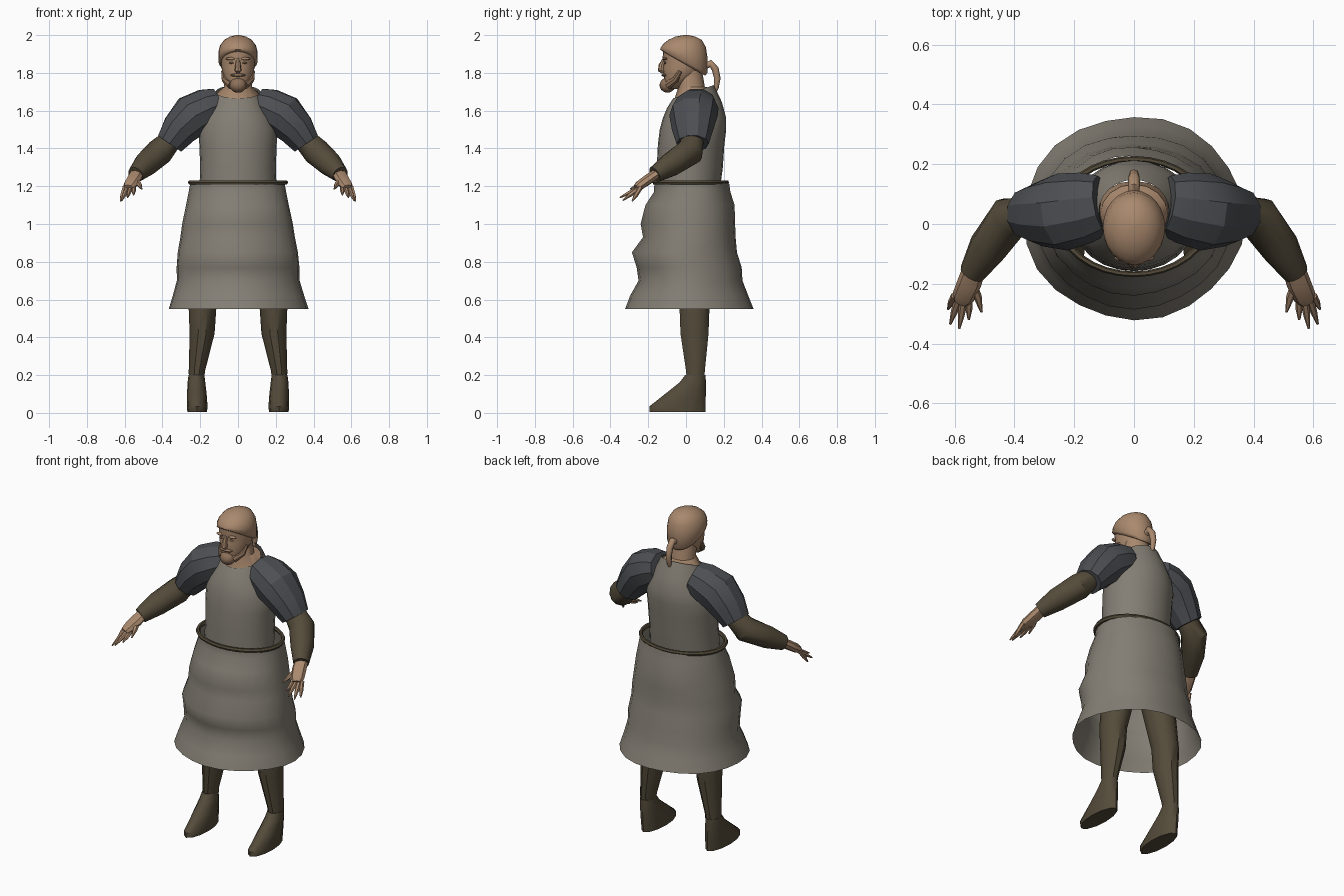
import bpy, bmesh, math
from mathutils import Vector

if "Cube" in bpy.data.objects:
    bpy.data.objects.remove(bpy.data.objects["Cube"], do_unlink=True)


def material(name, r, g, b):
    m = bpy.data.materials.new(name)
    m.use_nodes = True
    color = (r, g, b, 1)
    m.diffuse_color = color
    bsdf = next(n for n in m.node_tree.nodes if n.type == "BSDF_PRINCIPLED")
    bsdf.inputs["Base Color"].default_value = color
    bsdf.inputs["Roughness"].default_value = .9
    return m


SKIN = material("warm skin", .40, .25, .155)
BEARD = material("beard brown", .27, .165, .1)
APRON = material("grey linen", .23, .21, .175)
SLATE = material("slate cloth", .073, .077, .085)
LEATHER = material("dark leather", .088, .07, .042)


def finish(obj, name, mat, angle=40):
    obj.name = name
    obj.data.materials.append(mat)
    bpy.ops.object.select_all(action="DESELECT")
    obj.select_set(True)
    bpy.context.view_layer.objects.active = obj
    bpy.ops.object.shade_smooth_by_angle(angle=math.radians(angle))
    return obj


def bridge(name, rings, mat, bottom=True, top=True, angle=40):
    """Join a list of point rings into one surface."""
    bm = bmesh.new()
    loops = [[bm.verts.new(p) for p in ring] for ring in rings]
    n = len(loops[0])
    for a, b in zip(loops, loops[1:]):
        for i in range(n):
            j = (i + 1) % n
            bm.faces.new((a[i], a[j], b[j], b[i]))
    if bottom:
        bm.faces.new(loops[0][::-1])
    if top:
        bm.faces.new(loops[-1])
    bmesh.ops.recalc_face_normals(bm, faces=bm.faces)
    mesh = bpy.data.meshes.new(name)
    bm.to_mesh(mesh)
    bm.free()
    obj = bpy.data.objects.new(name, mesh)
    bpy.context.collection.objects.link(obj)
    return finish(obj, name, mat, angle)


def stack(name, rows, mat, sides=24, fold=0, **kw):
    """Level ellipses: z, centre y, x radius, y radius, optional tilt and centre x."""
    rings = []
    for row in rows:
        z, cy, rx, ry, tilt, cx = (list(row) + [0, 0])[:6]
        ring = []
        for i in range(sides):
            a = math.tau * i / sides
            s, c = math.sin(a), math.cos(a)
            k = 1 + fold * math.sin(5 * a + 4 * z)
            ring.append((cx + rx * c * k, cy + ry * s * k, z + tilt * s))
        rings.append(ring)
    return bridge(name, rings, mat, **kw)


def limb(name, points, mat, sides=12, side=1, wide=1, ref=(0, 0, 1), **kw):
    """Tube along x, y, z, radius points; wide scales it across the ref direction."""
    path = [Vector((p[0] * side, p[1], p[2])) for p in points]
    rings = []
    for i, p in enumerate(path):
        t = (path[min(i + 1, len(path) - 1)] - path[max(i - 1, 0)]).normalized()
        u = t.cross(Vector(ref)).normalized()
        v = u.cross(t)
        r = points[i][3]
        angles = [math.tau * k / sides for k in range(sides)]
        rings.append([p + r * (u * wide * math.cos(a) + v * math.sin(a)) for a in angles])
    return bridge(name, rings, mat, **kw)


def ball(name, loc, size, mat):
    bpy.ops.mesh.primitive_uv_sphere_add(segments=16, ring_count=10, location=loc)
    obj = bpy.context.object
    obj.scale = size
    return finish(obj, name, mat, 60)


# Long apron: flared open skirt, upper body and belt
stack("apron_skirt", [
    (.55, .02, .37, .34), (.62, .02, .348, .313), (.7, .027, .325, .275),
    (.77, .02, .325, .278), (.85, -.005, .318, .278), (.93, .02, .303, .245),
    (1.0, .012, .293, .25), (1.1, .022, .272, .236), (1.17, .033, .258, .202),
    (1.215, .03, .25, .198)], APRON, fold=.012, bottom=False, top=False, angle=60)
stack("apron_bib", [
    (1.17, .01, .205, .168), (1.3, .02, .2, .175), (1.42, .027, .205, .176),
    (1.5, .037, .207, .176), (1.56, .045, .187, .168), (1.63, .045, .15, .145, .015),
    (1.7, .04, .118, .108, .035)], APRON, bottom=False, top=False, angle=60)
bpy.ops.mesh.primitive_torus_add(major_segments=32, minor_segments=6, major_radius=1,
                                 minor_radius=.05, location=(0, .025, 1.22))
bpy.context.object.scale = (.253, .193, .26)
finish(bpy.context.object, "belt", LEATHER)

# Neck, face and hair
stack("neck", [(1.6, .035, .13, .11), (1.69, .035, .112, .098, .032),
               (1.725, .03, .074, .07), (1.84, .01, .07, .07)], SKIN, sides=16)
stack("face", [
    (1.715, -.075, .035, .03), (1.745, -.06, .06, .055), (1.79, -.025, .08, .092),
    (1.83, -.015, .088, .107), (1.85, -.012, .089, .105), (1.88, -.01, .091, .114),
    (1.94, -.01, .088, .108)], SKIN, angle=60)
stack("hair", [
    (1.85, -.012, .092, .113, -.065), (1.862, -.012, .104, .125, -.062),
    (1.91, -.01, .104, .123, -.025), (1.945, -.008, .095, .113, -.008),
    (1.975, -.005, .073, .088), (1.992, -.003, .043, .053), (2, 0, .01, .012)],
    SKIN, angle=70)
limb("ponytail", [(0, .095, 1.83, .016), (0, .13, 1.85, .02), (0, .155, 1.82, .019),
                  (0, .166, 1.77, .017), (0, .16, 1.72, .013), (0, .153, 1.69, .004)],
     SKIN, sides=8, ref=(1, 0, 0), angle=60)
limb("nose", [(0, -.115, 1.875, .009), (0, -.13, 1.84, .015), (0, -.132, 1.815, .018),
              (0, -.118, 1.803, .01)], SKIN, sides=8, ref=(1, 0, 0))
ball("goatee", (0, -.098, 1.735), (.045, .042, .04), BEARD)
ball("moustache", (0, -.112, 1.788), (.04, .018, .009), BEARD)

for side, label in ((1, "left"), (-1, "right")):
    # Head details
    ball(label + "_eye", (side * .036, -.111, 1.853), (.013, .006, .005), BEARD)
    ball(label + "_brow", (side * .038, -.112, 1.875), (.028, .013, .008), SKIN)
    limb(label + "_jaw_beard", [(.078, -.03, 1.81, .012), (.07, -.055, 1.765, .018),
                                (.035, -.095, 1.735, .024)], BEARD, 8, side)

    # Short sleeve and covered forearm
    limb(label + "_sleeve", [
        (.105, .065, 1.635, .09), (.16, .055, 1.615, .108), (.24, .04, 1.575, .118),
        (.31, .035, 1.5, .1), (.362, .035, 1.425, .078)],
        SLATE, 10, side, wide=1.1, angle=30)
    limb(label + "_forearm", [
        (.35, .035, 1.45, .06), (.415, .022, 1.382, .073), (.49, -.08, 1.315, .065),
        (.542, -.165, 1.262, .044)], LEATHER, 12, side)

    # Hand with spread fingers
    limb(label + "_palm", [
        (.535, -.15, 1.27, .026), (.55, -.195, 1.24, .028), (.572, -.245, 1.205, .026),
        (.58, -.262, 1.192, .018)], SKIN, 8, side, wide=1.45)
    tips = [(.622, -.285, 1.12), (.615, -.335, 1.125), (.585, -.35, 1.14), (.553, -.32, 1.155)]
    for i, tip in enumerate(tips):
        root = Vector((.6 - .016 * i, -.24, 1.195))
        mid = root.lerp(Vector(tip), .55)
        limb(f"{label}_finger_{i + 1}", [(*root, .013), (*mid, .012), (*tip, .004)],
             SKIN, 6, side)
    limb(label + "_thumb", [(.545, -.19, 1.24, .016), (.523, -.245, 1.21, .014),
                            (.51, -.295, 1.185, .004)], SKIN, 6, side)

    # Leg and pointed shoe
    stack(label + "_leg", [
        (.17, .05, .04, .048, 0, .22 * side), (.22, .05, .043, .052, 0, .218 * side),
        (.42, .045, .066, .078, 0, .19 * side), (.55, .045, .073, .083, 0, .188 * side),
        (.8, .04, .095, .095, 0, .14 * side), (1.1, .03, .1, .1, 0, .1 * side)],
        LEATHER, sides=10)
    stack(label + "_shoe", [
        (.005, -.045, .052, .148, 0, .216 * side), (.035, -.045, .055, .148, 0, .216 * side),
        (.1, -.003, .052, .108, 0, .218 * side), (.16, .035, .047, .07, 0, .22 * side),
        (.2, .05, .042, .054, 0, .22 * side)], LEATHER, sides=12, angle=45)
